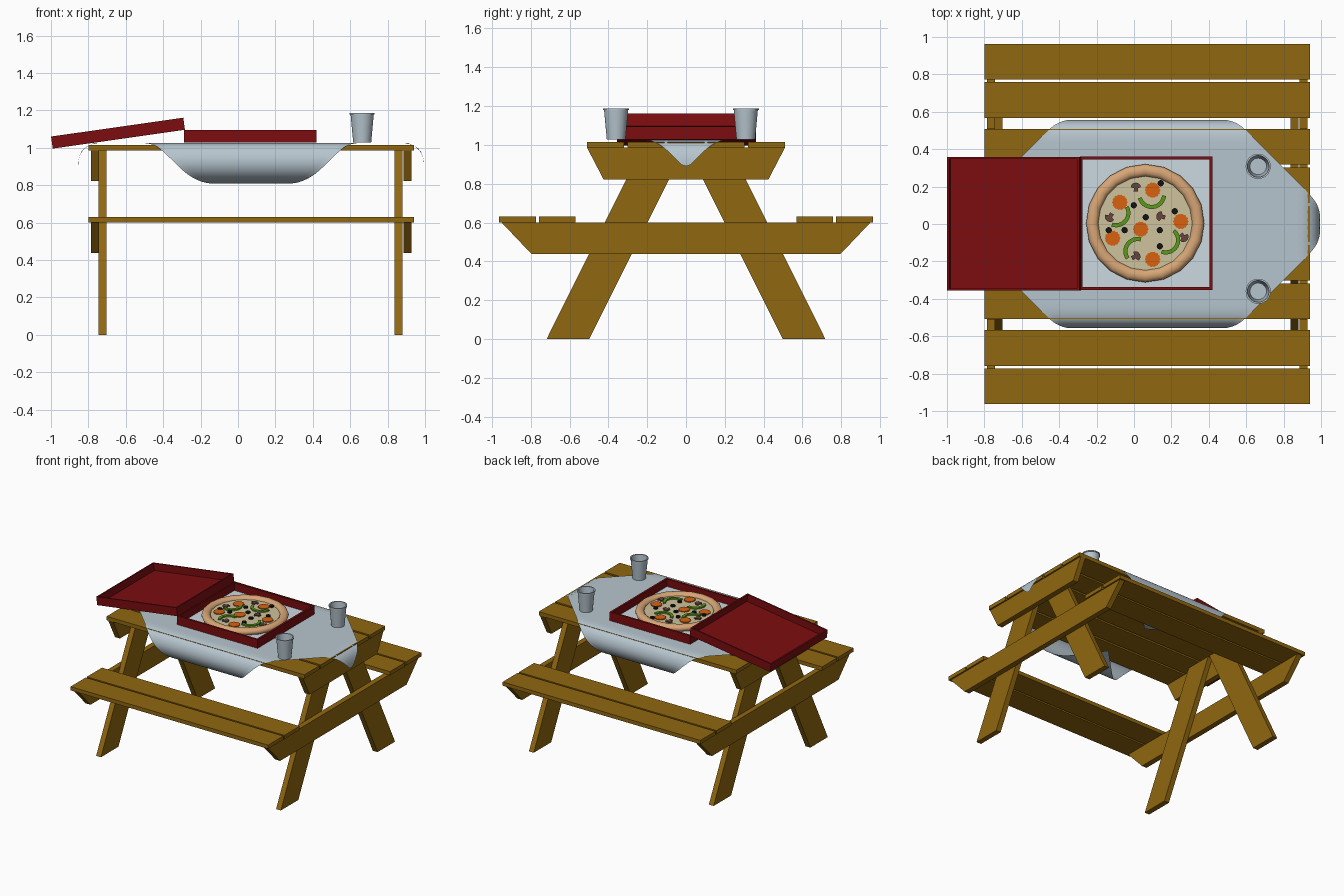
import bpy, bmesh, math
from mathutils import Vector, Matrix

if "Cube" in bpy.data.objects:
    bpy.data.objects.remove(bpy.data.objects["Cube"])


def material(name, r, g, b):
    m = bpy.data.materials.new(name)
    m.use_nodes = True
    m.diffuse_color = (r, g, b, 1)
    bsdf = next(n for n in m.node_tree.nodes if n.type == 'BSDF_PRINCIPLED')
    bsdf.inputs["Base Color"].default_value = (r, g, b, 1)
    return m


WOOD = material("oak wood", .28, .135, .005)
CLOTH = material("pale blue cloth", .47, .56, .62)
RED = material("red card", .2, .004, .005)
PAPER = material("white card", .6, .69, .75)
CRUST = material("baked crust", .68, .38, .18)
CHEESE = material("cheese", .62, .54, .34)
ORANGE = material("orange sausage", .7, .12, .005)
GREEN = material("green pepper", .1, .32, .01)
BROWN = material("mushroom brown", .13, .06, .045)
BLACK = material("black olive", .006, .006, .006)


def finish(name, bm, mats, smooth=None):
    bmesh.ops.recalc_face_normals(bm, faces=bm.faces)
    mesh = bpy.data.meshes.new(name)
    bm.to_mesh(mesh)
    bm.free()
    ob = bpy.data.objects.new(name, mesh)
    bpy.context.collection.objects.link(ob)
    for m in mats:
        mesh.materials.append(m)
    if smooth:
        bpy.ops.object.select_all(action='DESELECT')
        ob.select_set(True)
        bpy.context.view_layer.objects.active = ob
        bpy.ops.object.shade_smooth_by_angle(angle=math.radians(smooth))
    return ob


def extrude_profile(name, points, depth, mat, smooth=None):
    """Closed outline of 3D points pushed along a depth vector."""
    bm = bmesh.new()
    face = bm.faces.new([bm.verts.new(p) for p in points])
    out = bmesh.ops.extrude_face_region(bm, geom=[face])
    moved = [v for v in out["geom"] if isinstance(v, bmesh.types.BMVert)]
    bmesh.ops.translate(bm, verts=moved, vec=depth)
    return finish(name, bm, [mat], smooth)


def side_board(name, x, outline, width=.043):
    return extrude_profile(name, [(x, y, z) for y, z in outline], (width, 0, 0), WOOD)


def plank(name, y, z):
    w = .095
    side_board(name, -.8, [(y - w, z), (y + w, z), (y + w, z + .03), (y - w, z + .03)], 1.74)


# Table top and seat planks
for i in range(5):
    plank(f"top_plank_{i + 1}", (i - 2) * .207, .986)
for side, s in (("front", -1), ("back", 1)):
    plank(f"{side}_seat_inner", s * .663, .6)
    plank(f"{side}_seat_outer", s * .868, .6)

# End frames: cross boards outside, splayed legs inside
for side, board_x, leg_x in (("right", -.785, -.746), ("left", .885, .838)):
    side_board(f"{side}_top_batten", board_x, [(-.51, .986), (.51, .986), (.425, .823), (-.425, .823)])
    side_board(f"{side}_seat_beam", board_x, [(-.95, .6), (.95, .6), (.795, .437), (-.795, .437)])
    for end, s in (("front", -1), ("back", 1)):
        side_board(f"{side}_{end}_leg", leg_x,
                   [(s * .718, 0), (s * .498, 0), (s * .006, .986), (s * .226, .986)], .042)


# Tablecloth: a diamond sheet whose corners follow curled drape paths
def sample(path, s):
    """Point at arc length s along a polyline of (out, height)."""
    for a, b in zip(path, path[1:]):
        a, b = Vector(a), Vector(b)
        length = (b - a).length
        if s <= length:
            return a.lerp(b, s / length)
        s -= length
    return b


def smooth_path(points, steps=8):
    """Catmull-Rom curve through the points."""
    pts = [Vector(p) for p in points]
    pts = [pts[0]] + pts + [pts[-1]]
    out = []
    for a, b, c, d in zip(pts, pts[1:], pts[2:], pts[3:]):
        for k in range(steps):
            t = k / steps
            out.append(b + (c - a) * (t / 2) + (a * 2 - b * 5 + c * 4 - d) * (t * t / 2)
                       + (b * 3 - a - c * 3 + d) * (t ** 3 / 2))
    return out + [pts[-1]]


TOP = 1.026
long_drape = [(0, TOP)] + smooth_path([(.46, TOP), (.525, 1.005), (.556, .93), (.525, .855),
                                       (.44, .812), (.33, .815), (.2, .835)])
end_drape = [(0, TOP)] + smooth_path([(.84, TOP), (.9, .99), (.924, .93), (.925, .89)])
N, REACH = 48, 1.03
bm = bmesh.new()
grid = []
for i in range(N + 1):
    row = []
    for j in range(N + 1):
        u, v = (i + j) / N - 1, (i - j) / N
        px, py = sample(end_drape, abs(u) * REACH), sample(long_drape, abs(v) * REACH)
        row.append(bm.verts.new((.07 + math.copysign(px.x, u), math.copysign(py.x, v),
                                 px.y + py.y - TOP)))
    grid.append(row)
for i in range(N):
    for j in range(N):
        bm.faces.new((grid[i][j], grid[i + 1][j], grid[i + 1][j + 1], grid[i][j + 1]))
finish("tablecloth", bm, [CLOTH], 60)


# Open card trays: base of the box and the lid laid back beside it
def tray(name, size, wall, floor_mat):
    bm = bmesh.new()
    bmesh.ops.create_cube(bm, size=1, matrix=Matrix.Translation((0, 0, size[2] / 2)) @ Matrix.Diagonal((*size, 1)))
    top = max(bm.faces, key=lambda f: f.calc_center_median().z)
    bmesh.ops.inset_region(bm, faces=[top], thickness=wall)
    out = bmesh.ops.extrude_face_region(bm, geom=[top])
    bmesh.ops.translate(bm, vec=(0, 0, .008 - size[2]),
                        verts=[v for v in out["geom"] if isinstance(v, bmesh.types.BMVert)])
    if top.is_valid:
        bm.faces.remove(top)
    for f in bm.faces:
        c = f.calc_center_median()
        if abs(c.z - .008) < .001:
            f.material_index = 1
    return finish(name, bm, [RED, floor_mat])


base = tray("box_base", (.71, .715, .068), .022, PAPER)
base.location = (.065, .004, 1.028)
lid = tray("box_lid", (.714, .715, .065), .016, RED)
lid.location = (-.637, .002, 1.046)
lid.rotation_euler.y = math.radians(-8.1)


def lathe(name, profile, location, mats, segments, smooth=40):
    """Spin a profile of (radius, height) about z."""
    bm = bmesh.new()
    vs = [bm.verts.new((r, 0, z)) for r, z in profile]
    es = [bm.edges.new(p) for p in zip(vs, vs[1:])]
    bmesh.ops.spin(bm, geom=vs + es, cent=(0, 0, 0), axis=(0, 0, 1),
                   angle=math.tau, steps=segments, use_duplicate=False)
    bmesh.ops.remove_doubles(bm, verts=bm.verts, dist=.0002)
    ob = finish(name, bm, mats, smooth)
    ob.location = location
    return ob


# Cups
for name, y in (("front_cup", -.36), ("back_cup", .308)):
    lathe(name, [(0, 0), (.048, 0), (.062, .152), (.067, .152), (.067, .16), (.058, .16),
                 (.044, .008), (0, .008)], (.664, y, TOP + .001), [CLOTH], 32)

# Pizza crust and cheese
PX, PY, PZ = .06, .004, 1.062
ring = [(.283 + .033 * math.cos(a), .026 * math.sin(a))
        for a in (k * math.tau / 12 for k in range(13))]
lathe("pizza_crust", ring, (PX, PY, PZ), [CRUST], 20, 50)
lathe("pizza_cheese", [(0, -.024), (.27, -.024), (.27, .004), (0, .004)], (PX, PY, PZ), [CHEESE], 20)


# Toppings
def topping(name, outline, x, y, height, mat):
    z = PZ + .003
    extrude_profile(name, [(PX + x + a, PY + y + b, z) for a, b in outline], (0, 0, height), mat)


def disc(radius, n, ripple=0):
    return [((radius - ripple * (k % 2)) * math.cos(k * math.tau / n),
             (radius - ripple * (k % 2)) * math.sin(k * math.tau / n)) for k in range(n)]


def arc(radius, start, end, n=12):
    angles = [math.radians(start + (end - start) * k / n) for k in range(n + 1)]
    inner, outer = radius - .011, radius + .011
    return ([(outer * math.cos(a), outer * math.sin(a)) for a in angles]
            + [(inner * math.cos(a), inner * math.sin(a)) for a in reversed(angles)])


for x, y in ((.04, .177), (-.136, .112), (.19, .01), (-.024, -.032), (-.174, -.08), (.04, -.193)):
    topping("sausage_slice", disc(.042, 28, .004), x, y, .008, ORANGE)
for x, y in ((.083, .214), (-.061, .096), (.003, .032), (.158, .064),
             (-.195, -.037), (-.11, -.037), (.078, -.037), (.078, -.123)):
    topping("olive", disc(.017, 12), x, y, .012, BLACK)
for x, y, start, end in ((.035, .153, 195, 355), (-.156, .055, -110, 30),
                         (-.04, -.15, 75, 215), (.11, -.09, -110, 50)):
    topping("pepper_strip", arc(.066, start, end), x, y, .012, GREEN)
# Mushroom slice: domed cap with a short stem
mushroom = [(.027 * math.cos(a), .024 * math.sin(a)) for a in (k * math.pi / 8 for k in range(9))]
mushroom += [(-.01, -.006), (-.012, -.024), (.012, -.024), (.01, -.006)]
for k, (x, y) in enumerate(((-.05, .193), (.083, .037), (-.19, .032), (.206, -.075), (-.05, -.176))):
    turn = Matrix.Rotation(k * 1.3, 2)
    topping("mushroom_slice", [tuple(turn @ Vector(p)) for p in mushroom], x, y, .01, BROWN)
